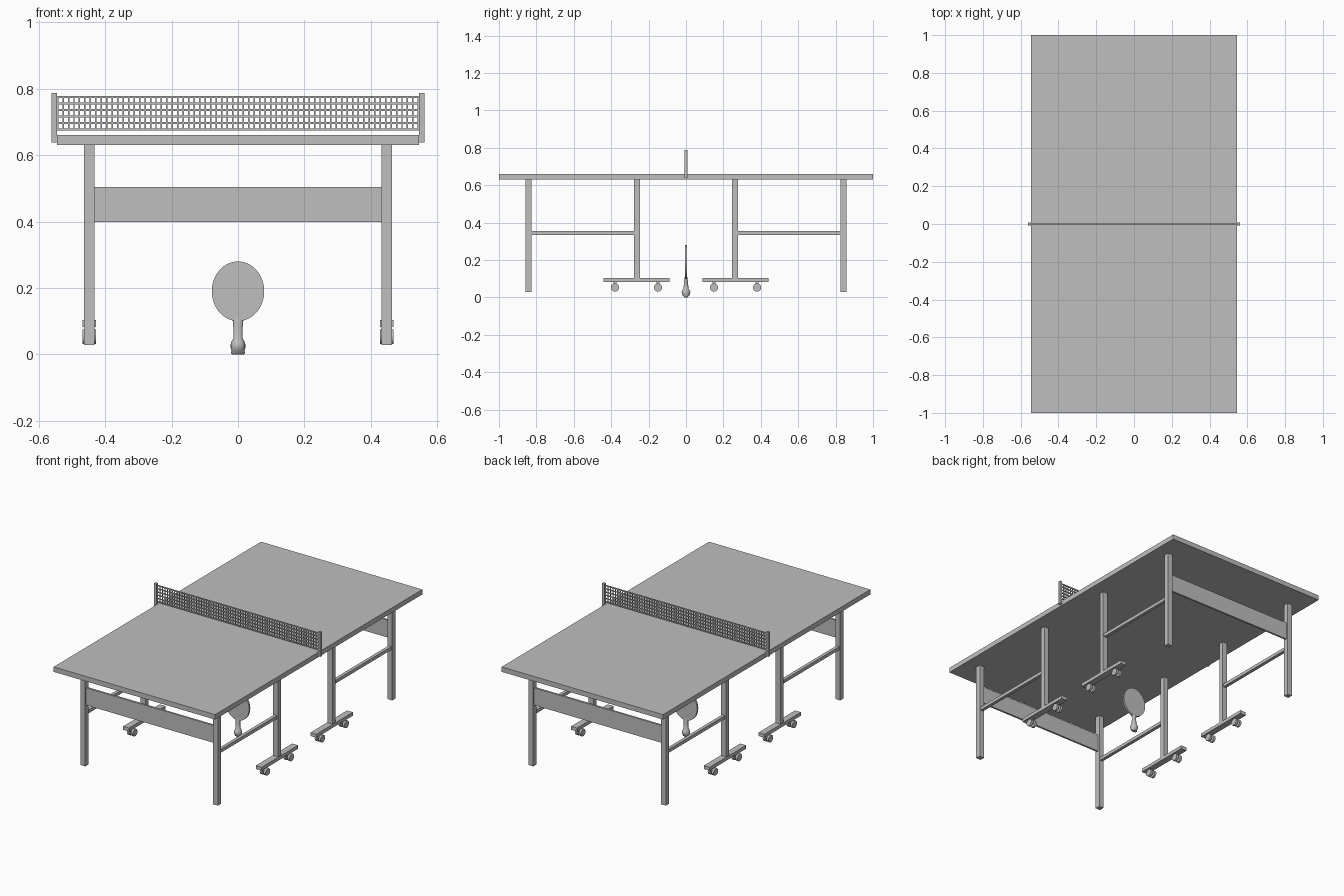
import bpy, bmesh, math
from mathutils import Matrix, Vector

default = bpy.data.objects.get("Cube")
if default:
    bpy.data.objects.remove(default)

grey = bpy.data.materials.new("plain_grey")
grey.use_nodes = True
colour = (0.52, 0.52, 0.52, 1)
grey.diffuse_color = colour
grey.node_tree.nodes["Principled BSDF"].inputs["Base Color"].default_value = colour


def add_box(bm, x, y, z):
    """Box from three (low, high) ranges."""
    size = [b - a for a, b in (x, y, z)]
    mid = [(a + b) / 2 for a, b in (x, y, z)]
    bmesh.ops.create_cube(bm, size=1, matrix=Matrix.Translation(mid) @ Matrix.Diagonal((*size, 1)))


def finish(name, bm, smooth=False):
    bmesh.ops.recalc_face_normals(bm, faces=bm.faces)
    mesh = bpy.data.meshes.new(name)
    bm.to_mesh(mesh)
    bm.free()
    mesh.materials.append(grey)
    obj = bpy.data.objects.new(name, mesh)
    bpy.context.collection.objects.link(obj)
    if smooth:
        bpy.ops.object.select_all(action='DESELECT')
        obj.select_set(True)
        bpy.context.view_layer.objects.active = obj
        bpy.ops.object.shade_smooth_by_angle(angle=math.radians(35))
    return obj


def box(name, x, y, z):
    bm = bmesh.new()
    add_box(bm, x, y, z)
    return finish(name, bm)


def span(centre, half):
    return (centre - half, centre + half)


def caster(name, x, y):
    """Twin wheels on a short stem."""
    bm = bmesh.new()
    add_box(bm, span(x, 0.006), span(y, 0.008), (0.05, 0.085))
    for side in (-1, 1):
        place = Matrix.Translation((x + side * 0.013, y, 0.053)) @ Matrix.Rotation(math.pi / 2, 4, 'Y')
        bmesh.ops.create_cone(bm, cap_ends=True, segments=16, radius1=0.022,
                              radius2=0.022, depth=0.014, matrix=place)
    axle = Matrix.Translation((x, y, 0.053)) @ Matrix.Rotation(math.pi / 2, 4, 'Y')
    bmesh.ops.create_cone(bm, cap_ends=True, segments=8, radius1=0.007,
                          radius2=0.007, depth=0.03, matrix=axle)
    finish(name, bm, True)


# Table top
box("table_top", (-0.545, 0.545), (-1, 1), (0.63, 0.66))

# Undercarriage, repeated at both ends and sides
for end, end_name in ((-1, "front"), (1, "back")):
    box(end_name + "_apron", (-0.435, 0.435), span(end * 0.841, 0.006), (0.398, 0.504))
    for side, side_name in ((-1, "right"), (1, "left")):
        tag = end_name + "_" + side_name
        x = side * 0.448
        box(tag + "_outer_leg", span(x, 0.016), span(end * 0.841, 0.016), (0.028, 0.63))
        box(tag + "_inner_leg", span(x, 0.016), span(end * 0.262, 0.015), (0.1, 0.63))
        box(tag + "_rail", span(x, 0.01), span(end * 0.552, 0.277), (0.335, 0.355))
        box(tag + "_foot", span(x, 0.02), span(end * 0.264, 0.176), (0.083, 0.104))
        for y, place in ((0.15, "inner"), (0.38, "outer")):
            caster(tag + "_" + place + "_caster", x, end * y)

# Net posts
for side, side_name in ((-1, "right"), (1, "left")):
    box(side_name + "_net_post", span(side * 0.553, 0.008), span(0, 0.008), (0.638, 0.787))

# Net grid of thin strands
bm = bmesh.new()
columns, rows = 66, 5
low, high = 0.677, 0.775
for i in range(columns + 1):
    add_box(bm, span(-0.543 + 1.086 * i / columns, 0.0022), span(0, 0.002), (low, high))
for j in range(rows + 1):
    half = 0.0035 if j in (0, rows) else 0.0025
    add_box(bm, (-0.546, 0.546), span(0, 0.003), span(low + (high - low) * j / rows, half))
finish("net", bm)

# Paddle blade: a rounded disc
bm = bmesh.new()
blade = Matrix.Translation((0, 0, 0.19)) @ Matrix.Diagonal((0.079, 1, 0.09, 1)) @ Matrix.Rotation(math.pi / 2, 4, 'X')
bmesh.ops.create_cone(bm, cap_ends=True, segments=32, radius1=1, radius2=1, depth=0.012, matrix=blade)
finish("paddle_blade", bm, True)

# Paddle handle: stacked oval rings (height, half width, half depth)
rings = [(0, 0.017, 0.008), (0.004, 0.021, 0.012), (0.012, 0.02, 0.018),
         (0.02, 0.022, 0.022), (0.03, 0.022, 0.023), (0.04, 0.019, 0.019),
         (0.048, 0.014, 0.013), (0.08, 0.014, 0.011), (0.115, 0.017, 0.006)]
bm = bmesh.new()
sides = 16
loops = []
for z, w, d in rings:
    angles = [2 * math.pi * k / sides for k in range(sides)]
    loops.append([bm.verts.new((w * math.cos(a), d * math.sin(a), z)) for a in angles])
for a, b in zip(loops, loops[1:]):
    for k in range(sides):
        n = (k + 1) % sides
        bm.faces.new((a[k], a[n], b[n], b[k]))
bm.faces.new(loops[0])
bm.faces.new(loops[-1])
finish("paddle_handle", bm, True)
